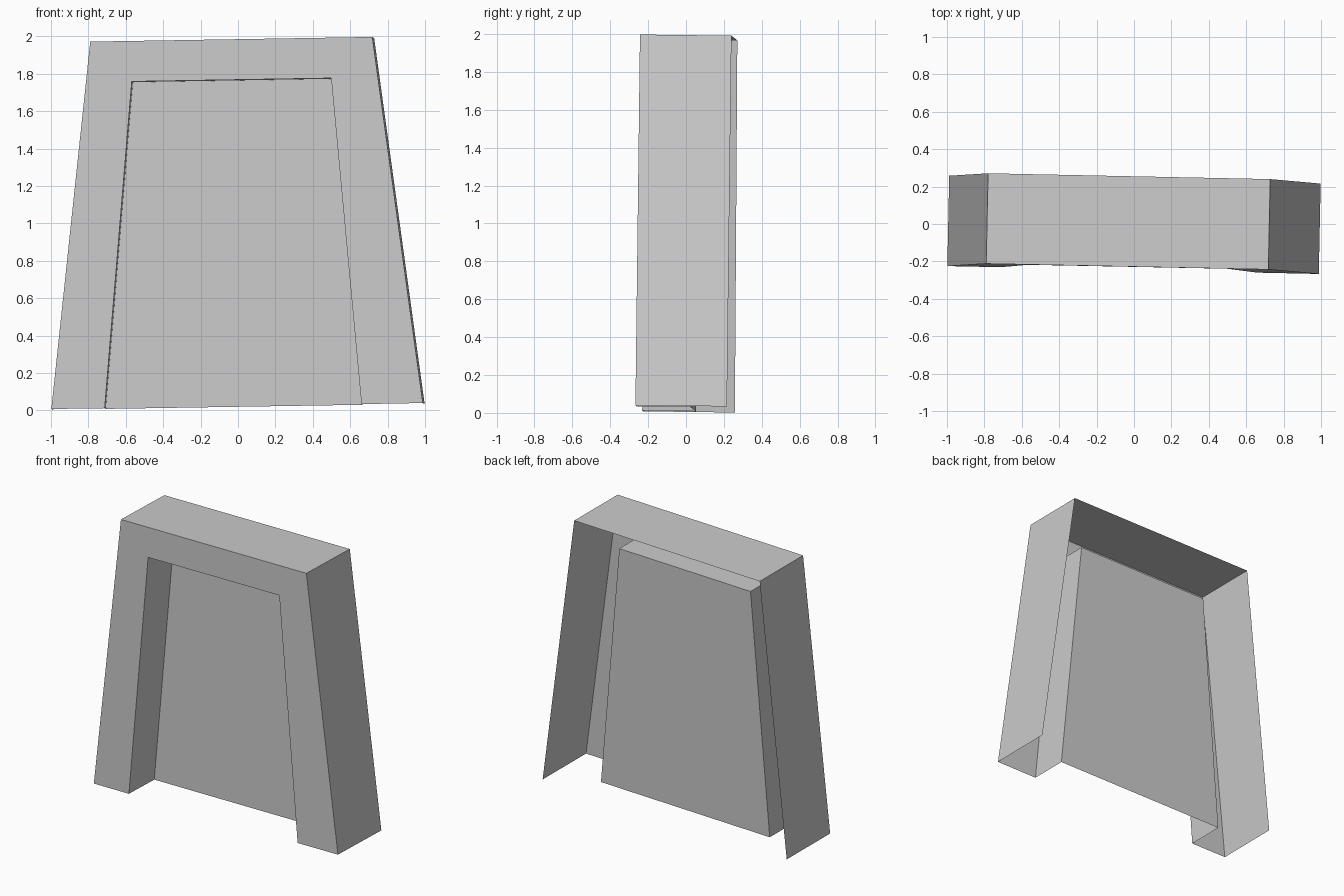
import bpy, bmesh
from mathutils import Vector

if "Cube" in bpy.data.objects:
    bpy.data.objects.remove(bpy.data.objects["Cube"])

# Front outlines, running bottom left, top left, top right, bottom right
outer = [(-0.998, -0.225, 0.008), (-0.79, -0.212, 1.972), (0.718, -0.243, 1.997), (0.988, -0.267, 0.04)]
inner = [(-0.713, -0.231, 0.012), (-0.568, -0.218, 1.759), (0.498, -0.239, 1.777), (0.66, -0.26, 0.034)]
depth = Vector((0.01, 0.483, -0.006))


def add_object(name, build):
    mesh = bpy.data.meshes.new(name)
    bm = bmesh.new()
    build(bm)
    bm.to_mesh(mesh)
    bm.free()
    obj = bpy.data.objects.new(name, mesh)
    bpy.context.collection.objects.link(obj)
    return obj


def loop(bm, points, offset):
    return [bm.verts.new(Vector(p) + offset) for p in points]


def strip(bm, a, b):
    # Left, top and right bands between two open outlines
    for i in range(3):
        bm.faces.new((a[i], a[i + 1], b[i + 1], b[i]))


# Open-backed surround: front face with outer sides and top
def surround(bm):
    front = loop(bm, outer, Vector())
    strip(bm, loop(bm, inner, Vector()), front)
    strip(bm, front, loop(bm, outer, depth))


# Recessed doorway: jambs, lintel underside and closing panel
def recess(bm):
    front = loop(bm, inner, Vector())
    back = loop(bm, inner, depth * 0.585)
    strip(bm, back, front)
    bm.faces.new(back)


add_object("door_surround", surround)
add_object("recessed_door", recess)
